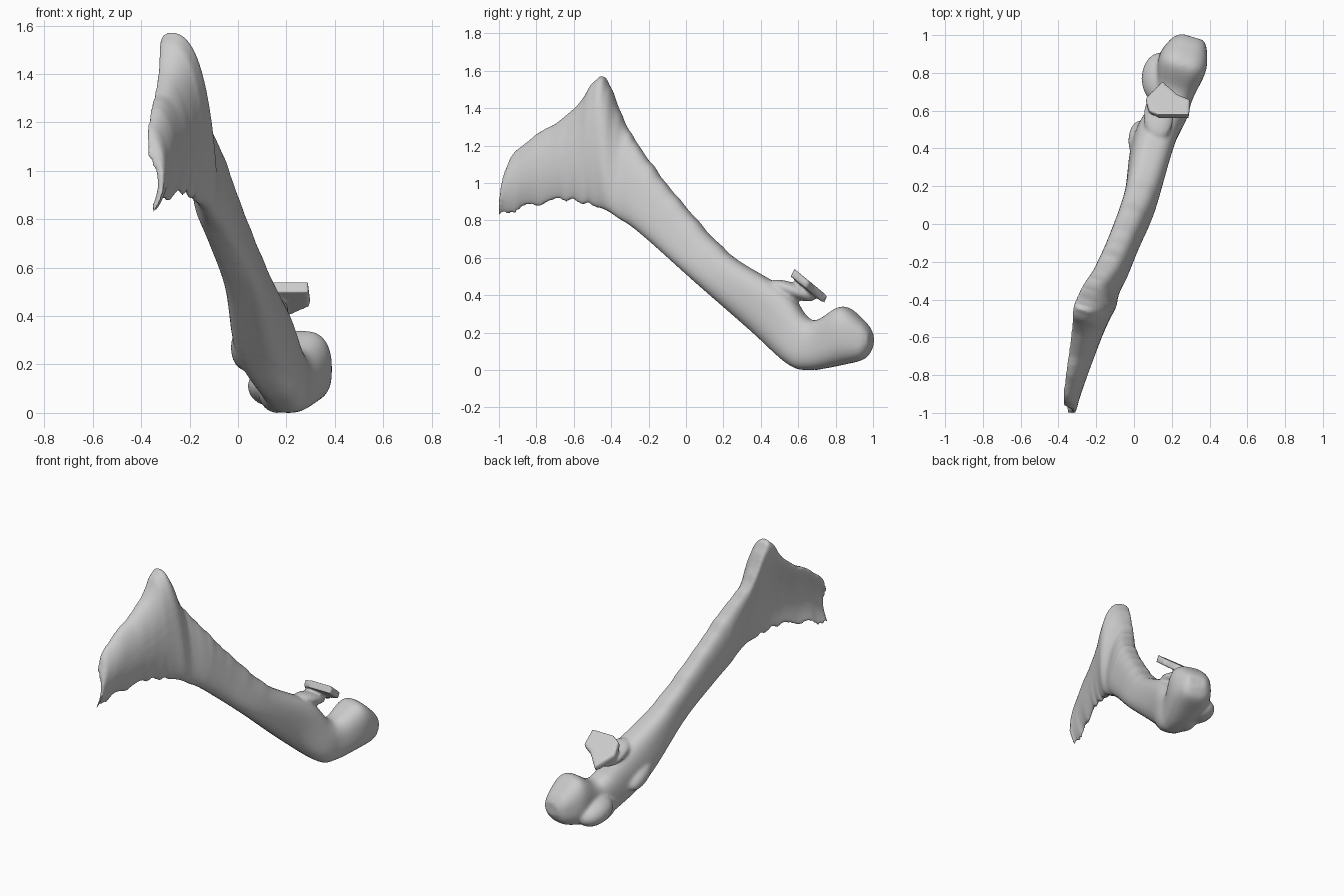
import bpy, bmesh, math, random
from mathutils import Vector, Matrix

random.seed(4)
cube = bpy.data.objects.get("Cube")
if cube:
    bpy.data.objects.remove(cube)

grey = bpy.data.materials.new("bone_grey")
grey.use_nodes = True
colour = (.6, .6, .6, 1)
grey.diffuse_color = colour
grey.node_tree.nodes["Principled BSDF"].inputs["Base Color"].default_value = colour

# Sections along the bone: upper edge x, y, z; lower edge x, y, z; half thickness
SECTIONS = [
    (-.37, -.96, 1.08, -.36, -1, .83, .03),
    (-.36, -.88, 1.2, -.34, -.91, .85, .04),
    (-.31, -.61, 1.38, -.23, -.64, .91, .07),
    (-.28, -.47, 1.56, -.17, -.48, .87, .1),
    (-.26, -.41, 1.52, -.14, -.42, .85, .1),
    (-.23, -.33, 1.33, -.12, -.36, .81, .08),
    (-.13, -.2, 1.12, -.1, -.28, .76, .08),
    (-.04, 0, .87, -.05, -.15, .65, .08),
    (.05, .23, .62, .02, .04, .48, .09),
    (.14, .53, .43, .07, .35, .21, .11),
    (.19, .64, .29, .18, .55, .03, .1),
    (.22, .71, .27, .21, .67, 0, .1),
    (.26, .84, .34, .25, .85, .03, .13),
    (.29, .95, .26, .29, .95, .06, .1),
    (.31, .99, .2, .31, .99, .12, .06),
]


def mesh_object(name, bm):
    bmesh.ops.recalc_face_normals(bm, faces=bm.faces)
    mesh = bpy.data.meshes.new(name)
    bm.to_mesh(mesh)
    bm.free()
    ob = bpy.data.objects.new(name, mesh)
    bpy.context.collection.objects.link(ob)
    mesh.materials.append(grey)
    return ob


def spline(sections, steps):
    """Resample the sections along a smooth curve."""
    last = len(sections) - 1
    out = []
    for i in range(last):
        near = [sections[min(max(i + k, 0), last)] for k in (-1, 0, 1, 2)]
        for s in range(steps):
            t = s / steps
            out.append([b + t / 2 * (c - a + t * (2*a - 5*b + 4*c - d + t * (3*(b - c) + d - a)))
                        for a, b, c, d in zip(*near)])
    return out + [list(sections[-1])]


def power(value, exponent):
    return math.copysign(abs(value) ** exponent, value)


def ragged(amount):
    return Vector((0, 0, random.uniform(-amount, amount)))


def loft(name, rows, sides=36):
    """Skin rounded sections; the blade is thin below its rim and hollow on one side."""
    bm = bmesh.new()
    across = Vector((1, -.3, 0)).normalized()
    rings = []
    for row in rows:
        top, bottom, thick = Vector(row[:3]), Vector(row[3:6]), row[6]
        shaft = min(max((top.y + .7) * 2, .3), 1)
        hollow = .07 * (1 - shaft)
        if top.y < .2:
            top += ragged(.008)
        if top.y < -.5:
            bottom += ragged(.018)
        middle, half = (top + bottom) / 2, (top - bottom) / 2
        ring = []
        for k in range(sides):
            angle = math.tau * k / sides
            u, w = power(math.cos(angle), .8), power(math.sin(angle), .7)
            rim = ((u + 1) / 2) ** 2
            depth = thick * (shaft + (1 - shaft) * rim)
            offset = across * (depth * w + hollow * (1 - u * u))
            ring.append(bm.verts.new(middle + half * u + offset))
        rings.append(ring)
    for ring, following in zip(rings, rings[1:]):
        for k in range(sides):
            j = (k + 1) % sides
            bm.faces.new((ring[k], ring[j], following[j], following[k]))
    bm.faces.new(rings[0])
    bm.faces.new(rings[-1])
    return mesh_object(name, bm)


def lump(name, centre, size, turn):
    bm = bmesh.new()
    place = Matrix.Translation(centre) @ Matrix.Rotation(turn, 4, 'X')
    bmesh.ops.create_uvsphere(bm, u_segments=24, v_segments=14, radius=1,
                              matrix=place @ Matrix.Diagonal((*size, 1)))
    return mesh_object(name, bm)


def sloping_plate(name, outline, drop):
    bm = bmesh.new()
    start_y = outline[0][1]
    face = bm.faces.new([bm.verts.new((x, y, .54 - drop * (y - start_y))) for x, y in outline])
    extruded = bmesh.ops.extrude_face_region(bm, geom=[face])["geom"]
    moved = [v for v in extruded if isinstance(v, bmesh.types.BMVert)]
    bmesh.ops.translate(bm, verts=moved, vec=(0, -.02, -.04))
    return mesh_object(name, bm)


# Shaft with flared blade and joint head, then the lip, knob and hooked spur
bone = loft("bone", spline(SECTIONS, 6))
spur_outline = [(.13, .58), (.29, .58), (.3, .66), (.23, .69), (.15, .76), (.06, .67), (.08, .6)]
parts = [
    bone,
    lump("joint_lip", (.14, .77, .11), (.1, .14, .08), -.2),
    lump("lip_bridge", (.16, .66, .1), (.08, .13, .09), -.5),
    lump("neck_knob", (.03, .44, .27), (.06, .13, .06), -.7),
    lump("spur_strut", (.13, .57, .425), (.08, .13, .04), -.35),
    sloping_plate("spur", spur_outline, .82),
]

# Fuse the parts into one smooth surface
bpy.ops.object.select_all(action='DESELECT')
for part in parts:
    part.select_set(True)
bpy.context.view_layer.objects.active = bone
bpy.ops.object.join()
fuse = bone.modifiers.new("fuse", 'REMESH')
fuse.mode = 'VOXEL'
fuse.voxel_size = .01
fuse.use_smooth_shade = True
soften = bone.modifiers.new("soften", 'SMOOTH')
soften.factor = .5
soften.iterations = 6
bpy.ops.object.shade_smooth()
